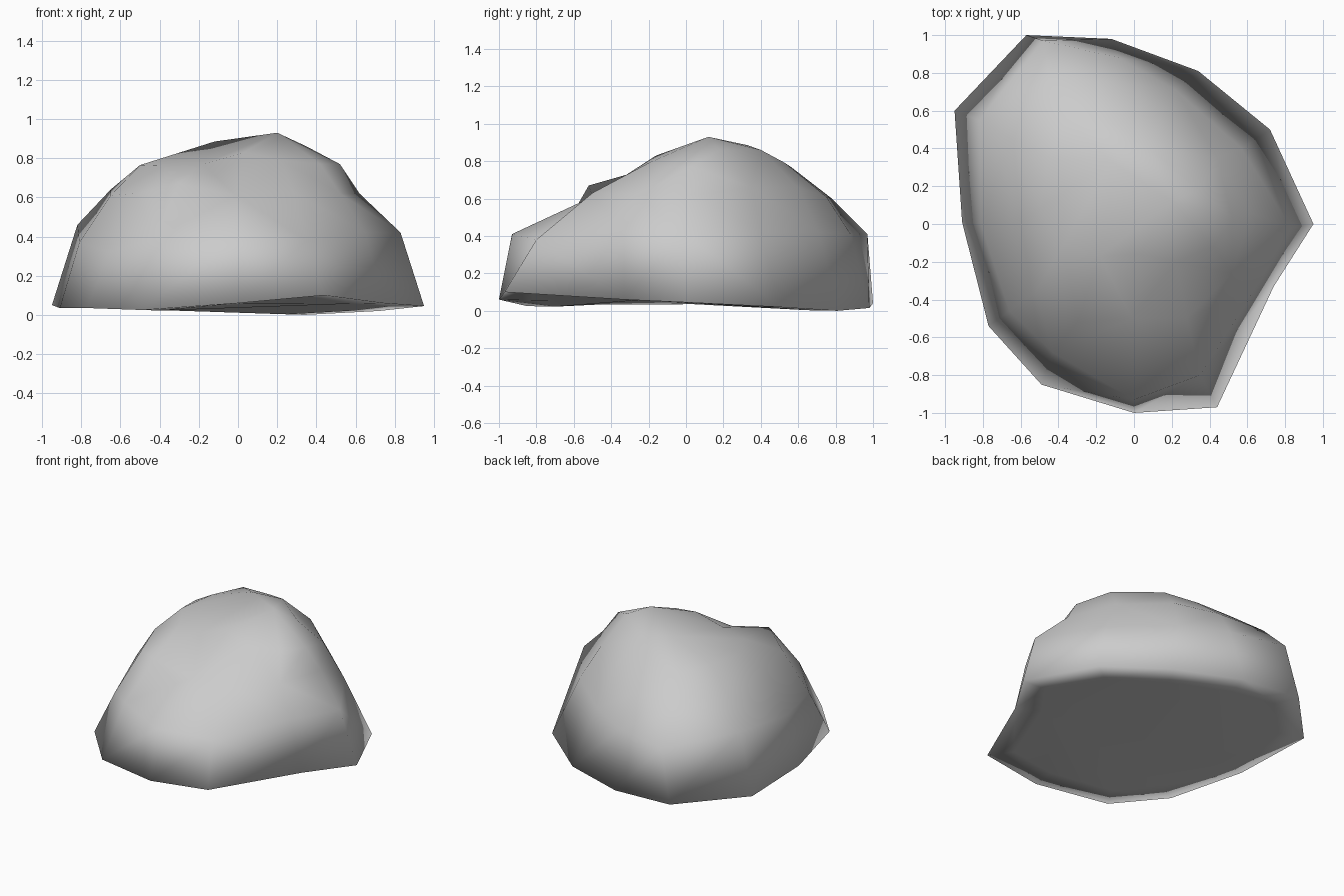
import bpy, bmesh

if "Cube" in bpy.data.objects:
    bpy.data.objects.remove(bpy.data.objects["Cube"])

# Contours of the boulder, running clockwise from the back-left corner
base = [(-.57, 1, .04), (-.12, .98, .015), (.34, .81, 0), (.72, .5, .02),
        (.95, 0, .045), (.74, -.33, .06), (.44, -.97, .10), (0, -1, .06),
        (-.49, -.85, .025), (-.77, -.54, .035), (-.91, .01, .035), (-.95, .6, .05)]
shoulder = [(-.48, .97, .41), (-.08, .88, .41), (.22, .71, .42), (.57, .40, .42),
            (.83, -.02, .42), (.65, -.33, .42), (.35, -.80, .38), (0, -.93, .41),
            (-.43, -.68, .39), (-.66, -.46, .32), (-.81, 0, .37), (-.82, .55, .46)]
slope = [(-.45, .78, .60), (-.1, .75, .61), (.16, .6, .66), (.44, .35, .66),
         (.62, .06, .62), (.52, -.26, .62), (.28, -.5, .63), (-.01, -.5, .61),
         (-.30, -.52, .67), (-.52, -.36, .62), (-.65, -.02, .61), (-.65, .45, .64)]
crown = [(-.35, .56, .77), (-.1, .53, .79), (.08, .4, .86), (.35, .18, .86),
         (.52, .03, .77), (.42, -.12, .77), (.22, -.2, .79), (.03, -.16, .83),
         (-.18, -.17, .77), (-.38, -.12, .76), (-.5, .08, .765), (-.45, .35, .77)]

bm = bmesh.new()
rings = [[bm.verts.new(p) for p in ring] for ring in (base, shoulder, slope, crown)]
n = len(base)

# Sides
for low, high in zip(rings, rings[1:]):
    for i in range(n):
        j = (i + 1) % n
        bm.faces.new((low[i], low[j], high[j], high[i]))

# Top: a main peak and a lower one joined by a ridge
peak = bm.verts.new((.2, .12, .93))
knoll = bm.verts.new((-.12, .33, .885))
top = rings[-1]
for i in range(n):
    bm.faces.new((top[i], top[(i + 1) % n], peak if 2 <= i < 8 else knoll))
bm.faces.new((top[2], peak, knoll))
bm.faces.new((top[8], knoll, peak))

# Underside with a rim
under = bm.faces.new(rings[0])
bmesh.ops.recalc_face_normals(bm, faces=bm.faces)
bmesh.ops.inset_region(bm, faces=[under], thickness=.18)
bmesh.ops.triangulate(bm, faces=bm.faces)
for f in bm.faces:
    f.smooth = True

mesh = bpy.data.meshes.new("boulder")
bm.to_mesh(mesh)
bm.free()
bpy.context.collection.objects.link(bpy.data.objects.new("boulder", mesh))
